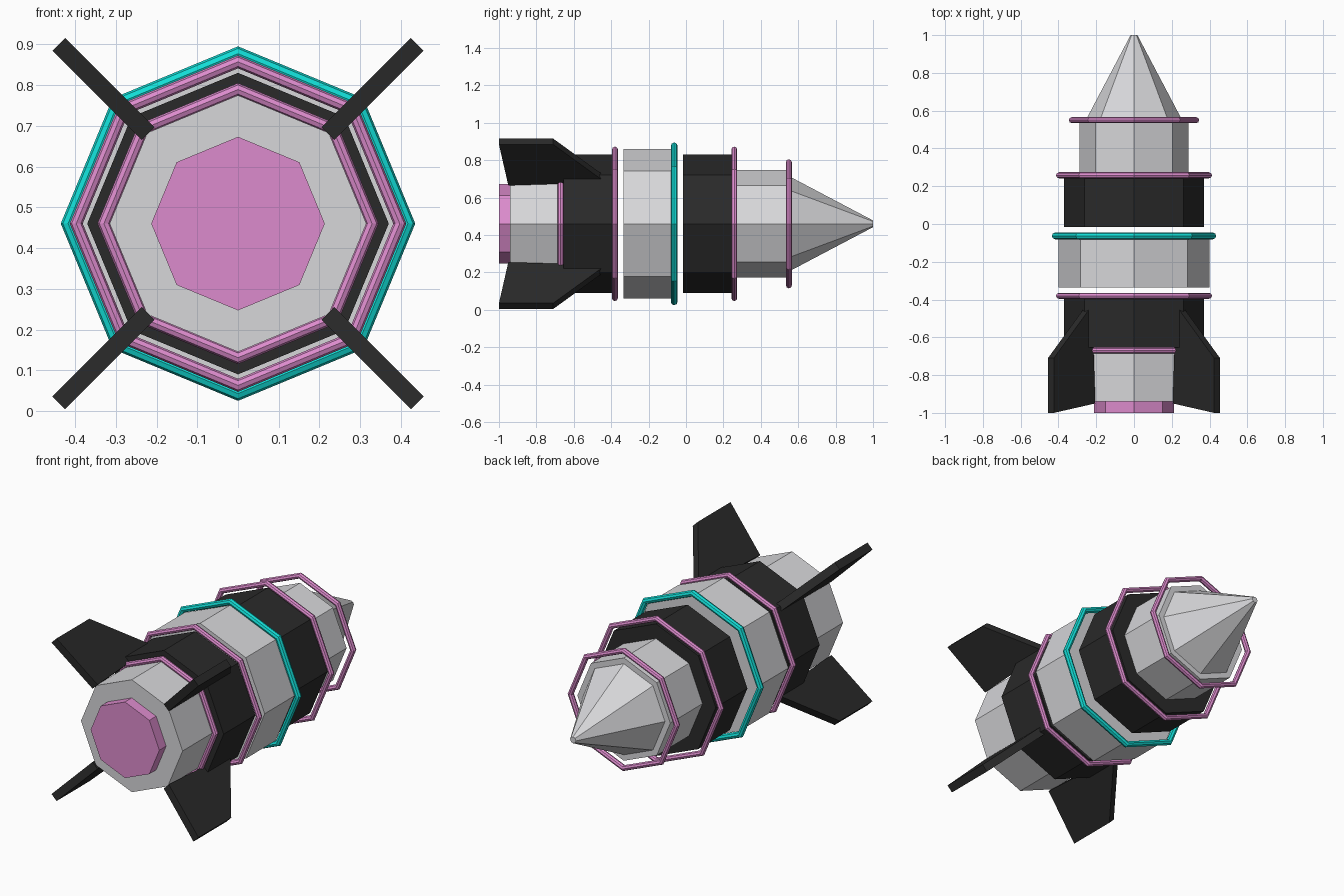
import bpy, bmesh
from math import sin, cos, pi

cube = bpy.data.objects.get("Cube")
if cube:
    bpy.data.objects.remove(cube)

AXIS_Z = 0.46   # height of the rocket's long axis
SIDES = 8


def material(name, colour):
    m = bpy.data.materials.new(name)
    m.use_nodes = True
    m.diffuse_color = (*colour, 1)
    bsdf = next(n for n in m.node_tree.nodes if n.type == 'BSDF_PRINCIPLED')
    bsdf.inputs["Base Color"].default_value = (*colour, 1)
    bsdf.inputs["Roughness"].default_value = 0.7
    return m


GREY = material("light grey", (0.68, 0.68, 0.70))
BLACK = material("charcoal", (0.023, 0.023, 0.023))
PINK = material("pink", (0.72, 0.26, 0.61))
TEAL = material("teal", (0.006, 0.72, 0.67))


def finish(name, bm, mat):
    bmesh.ops.recalc_face_normals(bm, faces=bm.faces)
    mesh = bpy.data.meshes.new(name)
    bm.to_mesh(mesh)
    bm.free()
    mesh.materials.append(mat)
    obj = bpy.data.objects.new(name, mesh)
    bpy.context.collection.objects.link(obj)
    return obj


def octagon(bm, y, r):
    return [bm.verts.new((r * sin(2 * pi * i / SIDES), y,
                          AXIS_Z + r * cos(2 * pi * i / SIDES)))
            for i in range(SIDES)]


def bridge(bm, a, b):
    n = len(a)
    for i in range(n):
        j = (i + 1) % n
        bm.faces.new((a[i], a[j], b[j], b[i]))


def section(name, y0, y1, r0, r1, mat):
    """Closed octagonal hull section along y."""
    bm = bmesh.new()
    a, b = octagon(bm, y0, r0), octagon(bm, y1, r1)
    bridge(bm, a, b)
    bm.faces.new(a)
    bm.faces.new(b)
    finish(name, bm, mat)


def ring(name, y, outer, mat, tube=0.016, steps=8):
    """Octagonal hoop with a round tube."""
    bm = bmesh.new()
    loops = [octagon(bm, y + tube * sin(2 * pi * k / steps),
                     outer - tube + tube * cos(2 * pi * k / steps))
             for k in range(steps)]
    for k in range(steps):
        bridge(bm, loops[k], loops[(k + 1) % steps])
    finish(name, bm, mat)


def fin(name, sx, sz, thick=0.044):
    """Swept fin standing out along a diagonal of the hull."""
    profile = [(-1.0, 0.622), (-0.71, 0.622), (-0.43, 0.335), (-0.95, 0.312)]
    bm = bmesh.new()
    d = 0.5 ** 0.5
    sides = []
    for t in (-thick / 2, thick / 2):
        sides.append([bm.verts.new((sx * d * (r + t), y, AXIS_Z + sz * d * (r - t)))
                      for y, r in profile])
    bridge(bm, *sides)
    for s in sides:
        bm.faces.new(s)
    finish(name, bm, BLACK)


# Hull sections, from engine to nose
section("engine_nozzle", -1.0, -0.94, 0.213, 0.213, PINK)
section("engine_housing", -0.94, -0.65, 0.315, 0.315, GREY)
section("rear_hull", -0.655, -0.375, 0.37, 0.37, BLACK)
section("middle_hull", -0.335, -0.07, 0.40, 0.40, GREY)
section("front_hull", -0.015, 0.265, 0.37, 0.37, BLACK)
section("neck", 0.26, 0.55, 0.288, 0.288, GREY)
section("nose_cone", 0.55, 1.0, 0.255, 0.018, GREY)

# Hoops
ring("engine_ring", -0.67, 0.345, PINK)
ring("rear_ring", -0.38, 0.413, PINK)
ring("middle_ring", -0.063, 0.435, TEAL, tube=0.018)
ring("front_ring", 0.258, 0.413, PINK)
ring("nose_ring", 0.55, 0.345, PINK)

# Four diagonal fins
for sx, side in ((1, "left"), (-1, "right")):
    for sz, level in ((1, "upper"), (-1, "lower")):
        fin(f"{level}_{side}_fin", sx, sz)
